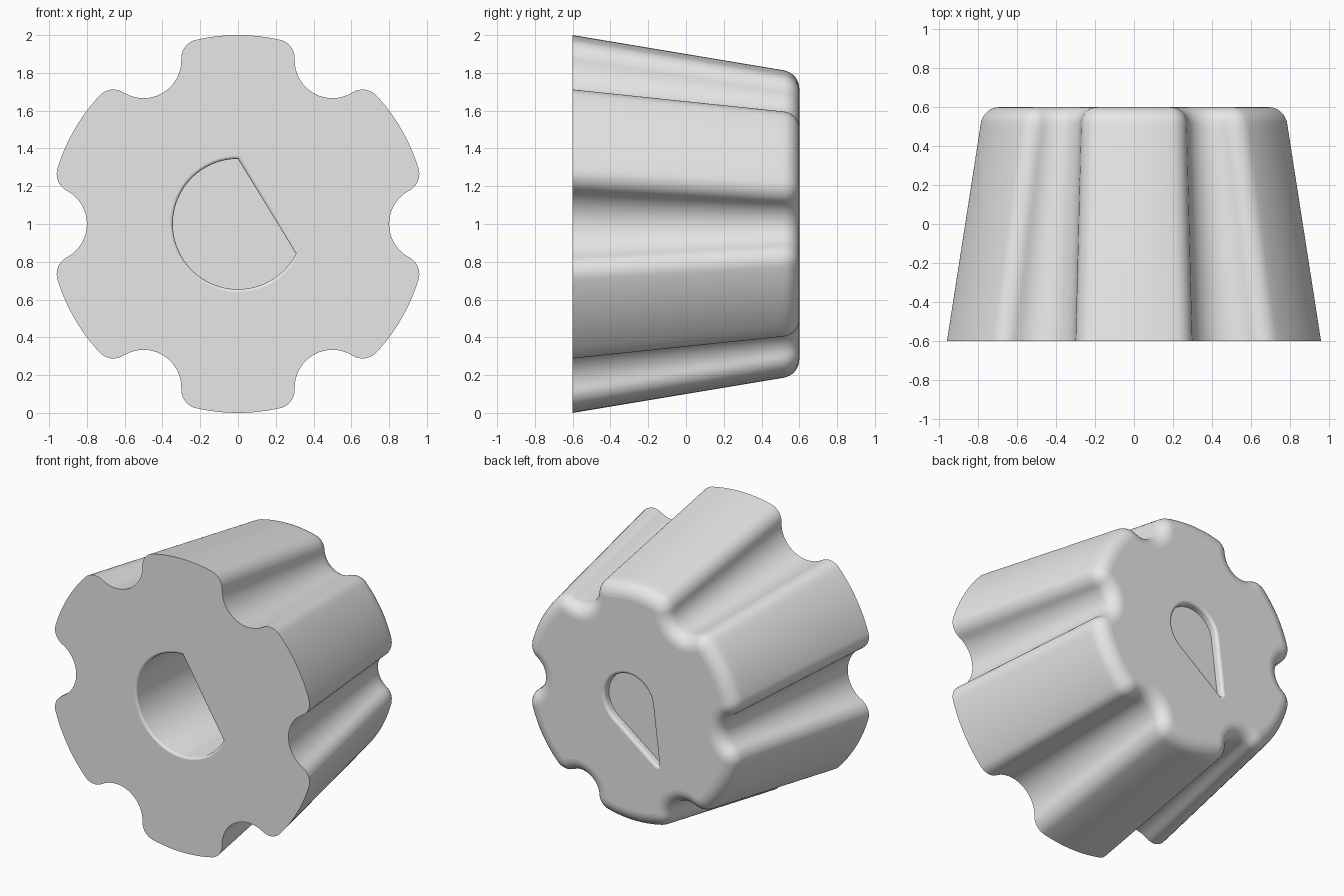
import bpy, bmesh
from math import sin, cos, acos, atan, atan2, pi, radians

if "Cube" in bpy.data.objects:
    bpy.data.objects.remove(bpy.data.objects["Cube"], do_unlink=True)

FRONT, BACK = -0.6, 0.6


def arc(cx, cz, r, a0, a1, n, last=False):
    steps = n + 1 if last else n
    return [(cx + r * cos(a0 + (a1 - a0) * i / n),
             cz + r * sin(a0 + (a1 - a0) * i / n)) for i in range(steps)]


def grip_outline(y, inset=0.0):
    """Six scallops blended into six rounded lobes, tapering toward the back."""
    u = (y - FRONT) / (BACK - FRONT)
    big, scoop, fil = 1 - 0.2 * u, 0.2 - 0.07 * u, 0.1
    c = big - fil
    a = acos((big ** 2 + c ** 2 - (scoop + fil) ** 2) / (2 * big * c))
    g = atan2(c * sin(a), c * cos(a) - big)
    pts = []
    for k in range(6):
        t, n = k * pi / 3, (k + 1) * pi / 3
        pts += arc(big * cos(t), big * sin(t), scoop + inset,
                   t + 2 * pi - g, t + g, 16)
        pts += arc(c * cos(t + a), c * sin(t + a), fil - inset,
                   t + g - pi, t + a, 8)
        pts += arc(0, 0, big - inset, t + a, n - a, 12)
        pts += arc(c * cos(n - a), c * sin(n - a), fil - inset,
                   n - a, n + pi - g, 8)
    return pts


def shaft_outline(grow=0.0):
    """D-shaped bore: a circle cut by one flat."""
    r, h, mid = 0.345 + grow, 0.18 + grow, radians(31.5)
    half = acos(h / r)
    return arc(0, 0, r, mid + half, mid + 2 * pi - half, 64, last=True)


def pointer_outline(grow=0.0):
    """Teardrop: a large and a small circle joined by tangents."""
    axis = radians(240)
    r1, r2, d1, d2 = 0.18 + grow, 0.012 + grow, -0.03, 0.40
    b = acos((r1 - r2) / (d2 - d1))
    return (arc(d1 * cos(axis), d1 * sin(axis), r1, axis + b, axis + 2 * pi - b, 40, True)
            + arc(d2 * cos(axis), d2 * sin(axis), r2, axis - b, axis + b, 10, True))


bm = bmesh.new()


def skin(sections):
    """Join a list of (y, outline) into a wall; return its first and last loops."""
    rings = [[bm.verts.new((x, y, z + 1)) for x, z in pts] for y, pts in sections]
    for lo, hi in zip(rings, rings[1:]):
        for i in range(len(lo)):
            j = (i + 1) % len(lo)
            bm.faces.new((lo[i], lo[j], hi[j], hi[i])).smooth = True
    return [[bm.edges.get((r[i], r[i - 1])) for i in range(len(r))]
            for r in (rings[0], rings[-1])]


def cap(edges, direction):
    out = bmesh.ops.triangle_fill(bm, edges=edges, use_beauty=True,
                                  normal=(0, direction, 0))
    for f in out["geom"]:
        if isinstance(f, bmesh.types.BMFace):
            f.smooth = False


# Tapered grip with a rounded back rim
side = lambda y: 0.8 + (BACK - y) / 6
slope, rim, steps = atan(1 / 6), 0.1, 8
core = side(BACK - rim) - rim / cos(slope)
sections = [(y, grip_outline(y)) for y in (FRONT, 0.0, 0.48)]
for i in range(steps + 1):
    p = slope + (pi / 2 - slope) * i / steps
    y = BACK - rim + rim * sin(p)
    sections.append((y, grip_outline(y, side(y) - core - rim * cos(p))))
grip_front, grip_back = skin(sections)


def rounded_mouth(outline, face, inward, r, floor):
    """Pocket wall with a small rounded mouth, down to its floor."""
    rows = []
    for i in range(5):
        p = pi / 2 * i / 4
        rows.append((face + inward * r * (1 - cos(p)), outline(r * (1 - sin(p)))))
    return skin(rows + [(floor, outline())])


# Blind shaft bore in the front, shallow pointer recess in the back
bore_mouth, bore_floor = rounded_mouth(shaft_outline, FRONT, 1, 0.015, 0.25)
mark_mouth, mark_floor = rounded_mouth(pointer_outline, BACK, -1, 0.02, 0.55)

# Flat faces
cap(grip_front + bore_mouth, -1)
cap(bore_floor, -1)
cap(grip_back + mark_mouth, 1)
cap(mark_floor, 1)

bmesh.ops.recalc_face_normals(bm, faces=bm.faces)
for e in bm.edges:
    if len(e.link_faces) == 2:
        e.smooth = e.calc_face_angle() < radians(35)

mesh = bpy.data.meshes.new("control_knob")
bm.to_mesh(mesh)
bm.free()
knob = bpy.data.objects.new("control_knob", mesh)
bpy.context.collection.objects.link(knob)

# Material
grey = bpy.data.materials.new("light_grey")
grey.use_nodes = True
grey.diffuse_color = (0.8, 0.8, 0.8, 1)
for node in grey.node_tree.nodes:
    if node.type == "BSDF_PRINCIPLED":
        node.inputs["Base Color"].default_value = (0.8, 0.8, 0.8, 1)
mesh.materials.append(grey)
